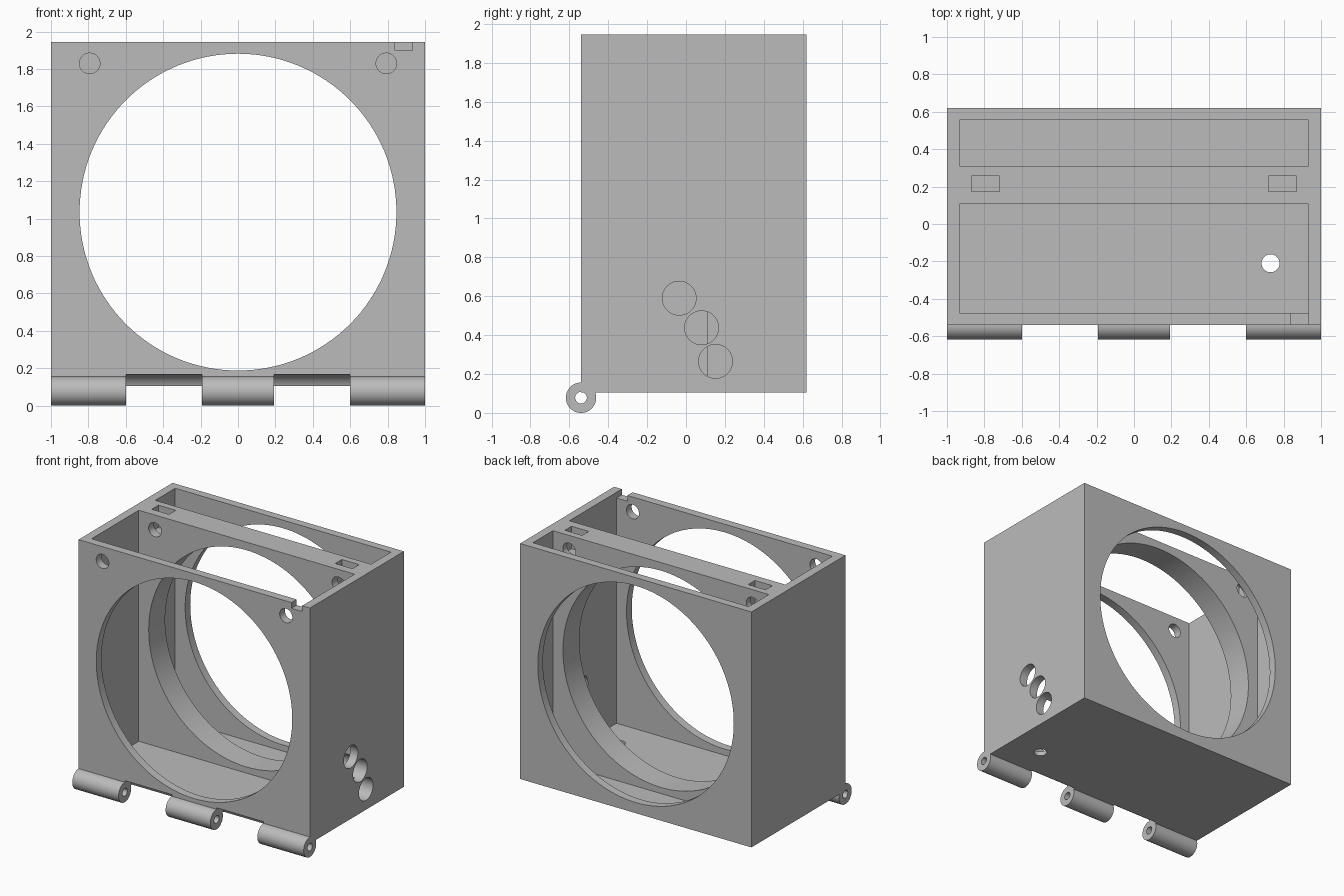
import bpy
import math
from mathutils import Vector

default = bpy.data.objects.get("Cube")
if default:
    bpy.data.objects.remove(default, do_unlink=True)

grey = bpy.data.materials.new("plain grey")
grey.use_nodes = True
grey.diffuse_color = (0.5, 0.5, 0.5, 1)
grey.node_tree.nodes["Principled BSDF"].inputs["Base Color"].default_value = (0.5, 0.5, 0.5, 1)


def box(name, x, y, z):
    """Box from its (min, max) range on each axis."""
    bpy.ops.mesh.primitive_cube_add(size=1, location=[sum(r) / 2 for r in (x, y, z)])
    ob = bpy.context.object
    ob.name = name
    ob.scale = [r[1] - r[0] for r in (x, y, z)]
    bpy.ops.object.transform_apply(location=True, rotation=True, scale=True)
    return ob


def rod(name, start, end, radius, sides=48):
    """Cylinder between two points."""
    a, b = Vector(start), Vector(end)
    bpy.ops.mesh.primitive_cylinder_add(vertices=sides, radius=radius, depth=(b - a).length,
                                        location=(a + b) / 2)
    ob = bpy.context.object
    ob.name = name
    ob.rotation_euler = (b - a).to_track_quat('Z', 'Y').to_euler()
    bpy.ops.object.transform_apply(location=True, rotation=True, scale=True)
    return ob


def cut(target, cutter):
    """Subtract the cutter from the target, then discard it."""
    cutter.hide_render = True
    mod = target.modifiers.new("cut", 'BOOLEAN')
    mod.operation = 'DIFFERENCE'
    mod.solver = 'EXACT'
    mod.object = cutter
    bpy.context.view_layer.objects.active = target
    bpy.ops.object.modifier_apply(modifier=mod.name)
    bpy.data.objects.remove(cutter, do_unlink=True)


def finish(ob):
    ob.data.materials.clear()
    ob.data.materials.append(grey)
    bpy.ops.object.select_all(action='DESELECT')
    ob.select_set(True)
    bpy.context.view_layer.objects.active = ob
    bpy.ops.object.shade_smooth_by_angle(angle=math.radians(30))


FRONT, BACK, BOTTOM, TOP = -0.54, 0.62, 0.105, 1.945
FLOOR = 0.14
PIN_Z = 0.078

# Housing with two open-topped compartments
housing = box("housing", (-1, 1), (FRONT, BACK), (BOTTOM, TOP))
for y in ((-0.475, 0.107), (0.31, 0.557)):
    cut(housing, box("compartment_cutter", (-0.933, 0.933), y, (FLOOR, 2.2)))

# Large opening through all three walls
cut(housing, rod("opening_cutter", (0, -1, 1.035), (0, 1, 1.035), 0.847, 128))

# Bolt holes through front and middle walls, with nut slots from above
for side in (-1, 1):
    cut(housing, rod("bolt_cutter", (side * 0.793, -1, 1.83), (side * 0.793, 0.4, 1.83), 0.055))
    xs = sorted((side * 0.718, side * 0.868))
    cut(housing, box("slot_cutter", xs, (0.174, 0.257), (1.77, 2.2)))

# Three cable holes in the left wall and one in the floor
for y, z in ((-0.035, 0.59), (0.08, 0.438), (0.152, 0.265)):
    cut(housing, rod("cable_cutter", (0.8, y, z), (1.2, y, z), 0.087))
cut(housing, rod("floor_cutter", (0.73, -0.21, 0), (0.73, -0.21, 0.3), 0.048))

# Notch in the front rim
cut(housing, box("notch_cutter", (0.84, 0.933), (-0.7, -0.47), (1.9, 2.2)))

# Rounded clearance for the mating hinge knuckles
for x0, x1 in ((-0.6, -0.193), (0.193, 0.6)):
    cut(housing, rod("clearance_cutter", (x0, FRONT, PIN_Z), (x1, FRONT, PIN_Z), 0.09))
finish(housing)

# Hinge knuckles with pin bores
for label, x0, x1 in (("right", -1, -0.6), ("middle", -0.193, 0.193), ("left", 0.6, 1)):
    knuckle = rod(label + "_hinge_knuckle", (x0, FRONT, PIN_Z), (x1, FRONT, PIN_Z), PIN_Z)
    cut(knuckle, rod("pin_cutter", (x0 - 0.1, FRONT, PIN_Z), (x1 + 0.1, FRONT, PIN_Z), 0.03, 32))
    finish(knuckle)
